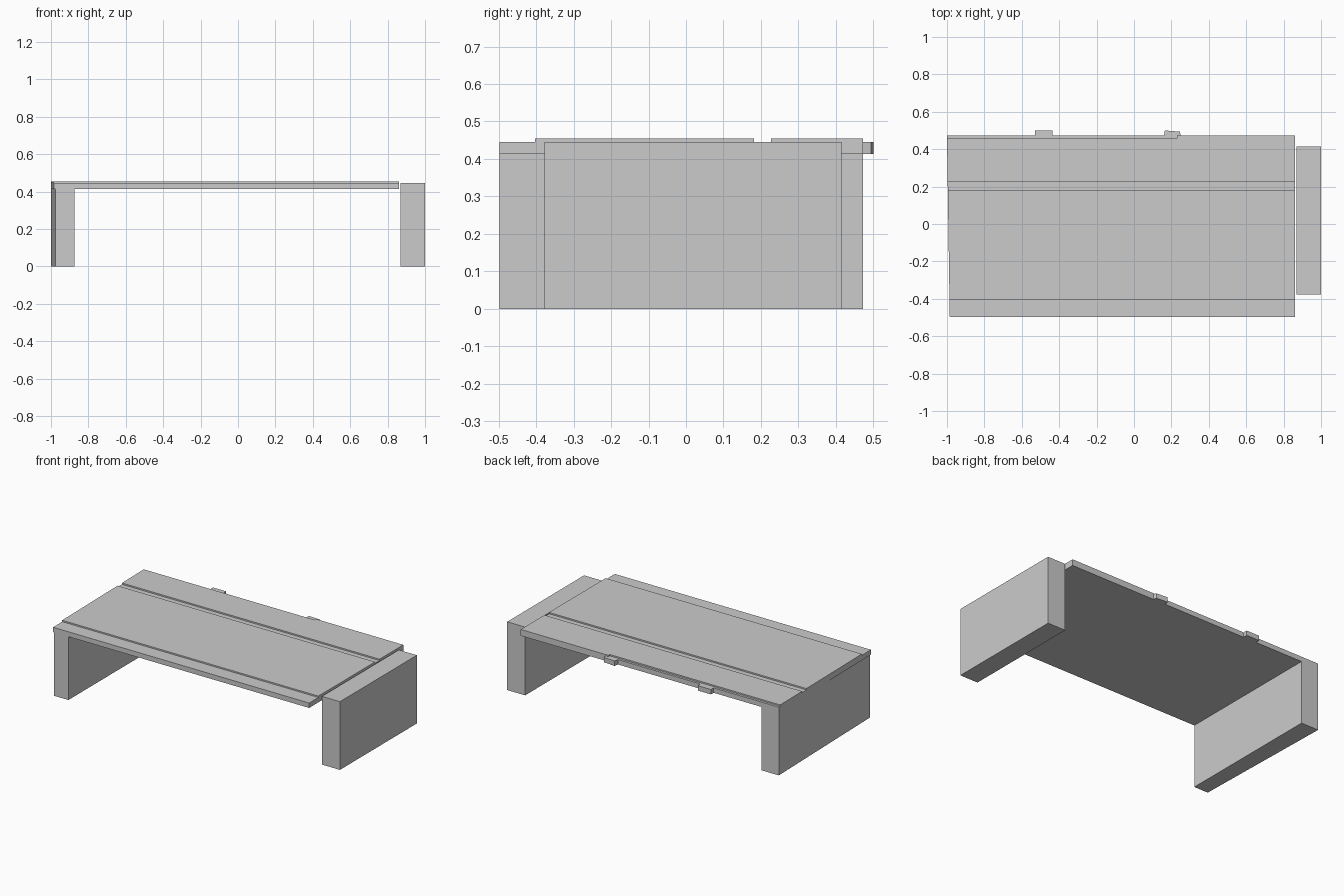
import bpy, bmesh

if "Cube" in bpy.data.objects:
    bpy.data.objects.remove(bpy.data.objects["Cube"])


def prism(name, outline, z0, z1):
    """Extrude a plan outline (counter-clockwise x, y points) from z0 to z1."""
    bm = bmesh.new()
    face = bm.faces.new([bm.verts.new((x, y, z0)) for x, y in outline])
    top = bmesh.ops.extrude_face_region(bm, geom=[face])["geom"]
    for v in top:
        if isinstance(v, bmesh.types.BMVert):
            v.co.z = z1
    bmesh.ops.recalc_face_normals(bm, faces=bm.faces)
    mesh = bpy.data.meshes.new(name)
    bm.to_mesh(mesh)
    bm.free()
    obj = bpy.data.objects.new(name, mesh)
    bpy.context.collection.objects.link(obj)
    return obj


def left_edge(y):
    """x of the slightly skewed left end at a given y."""
    return -1 + 0.015 * (0.47 - y) / 0.97


RIGHT, FRONT, BACK = 0.862, -0.498, 0.472
SLAB_BOTTOM, SLAB_TOP, PANEL_TOP = 0.413, 0.445, 0.454


# end piers: the left one full depth with a skewed outer face, the right one shorter
prism("left_pier", [(-0.977, FRONT), (-0.875, FRONT), (-0.875, BACK), (-1, BACK)], 0, SLAB_BOTTOM)
prism("right_pier", [(0.87, -0.378), (1, -0.378), (1, 0.415), (0.87, 0.415)], 0, SLAB_TOP)

# deck slab
prism("deck_slab", [(left_edge(FRONT), FRONT), (RIGHT, FRONT), (RIGHT, BACK), (-1, BACK)],
      SLAB_BOTTOM, SLAB_TOP)

# raised roadway panel, leaving the front step and the long groove
prism("roadway_panel", [(left_edge(-0.403), -0.403), (RIGHT, -0.403),
                        (RIGHT, 0.181), (left_edge(0.181), 0.181)], SLAB_TOP, PANEL_TOP)

# raised back panel, notched by a narrow ledge along the back
prism("back_panel", [(left_edge(0.227), 0.227), (RIGHT, 0.227), (RIGHT, BACK),
                     (0.23, BACK), (0.23, 0.457), (-1, 0.457)], SLAB_TOP, PANEL_TOP)

# small blocks on the back edge
prism("back_block_left", [(-0.53, BACK), (-0.435, BACK), (-0.435, 0.5), (-0.53, 0.5)],
      SLAB_BOTTOM, SLAB_TOP)
prism("back_block_right", [(0.16, BACK), (0.25, BACK), (0.245, 0.494), (0.165, 0.5)],
      SLAB_BOTTOM, SLAB_TOP)
